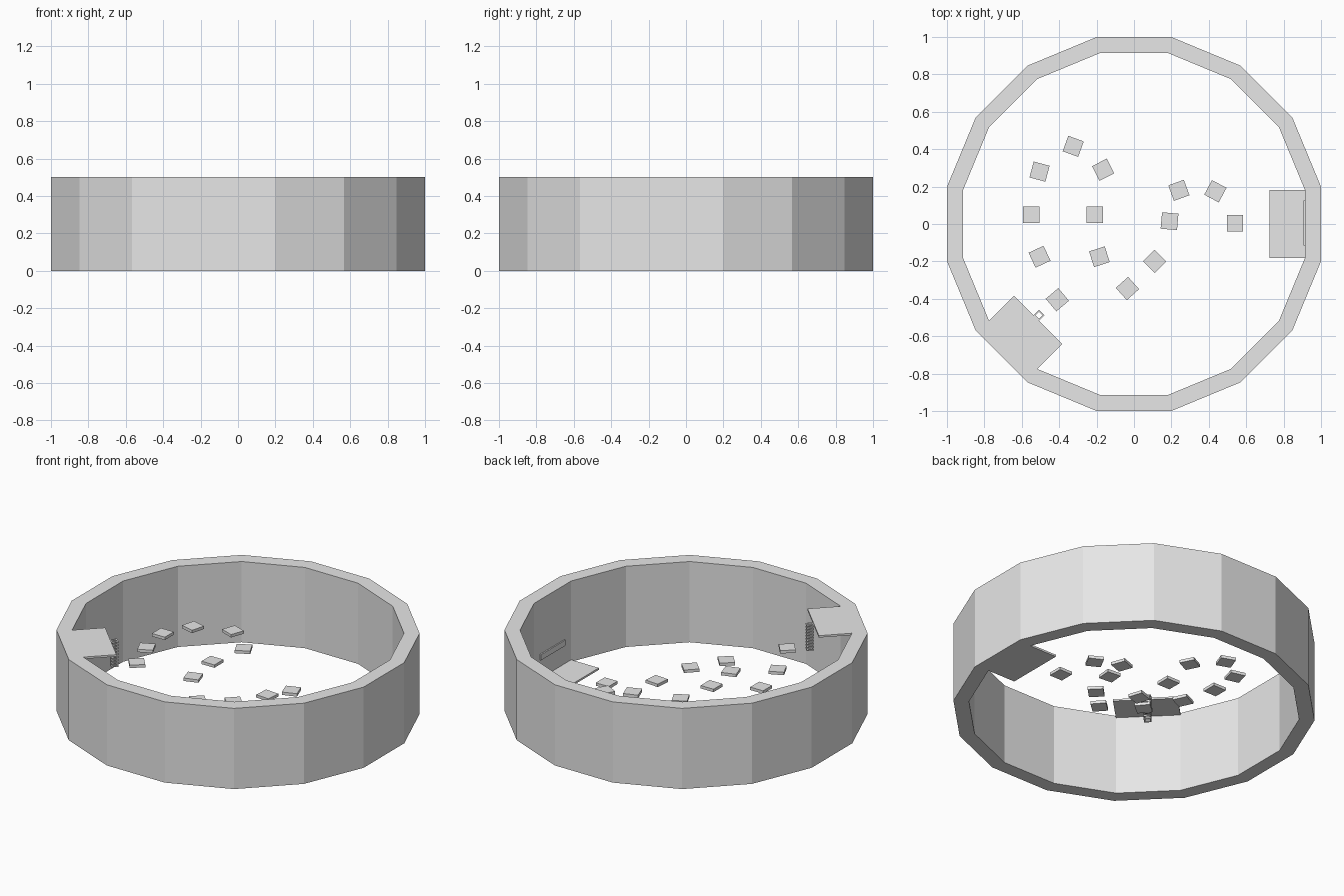
import bpy, bmesh, math
from mathutils import Matrix

if "Cube" in bpy.data.objects:
    bpy.data.objects.remove(bpy.data.objects["Cube"])

grey = bpy.data.materials.new("plain_grey")
grey.diffuse_color = (0.8, 0.8, 0.8, 1)
grey.use_nodes = True
grey.node_tree.nodes["Principled BSDF"].inputs["Base Color"].default_value = grey.diffuse_color


def finish(bm, name):
    bmesh.ops.recalc_face_normals(bm, faces=bm.faces)
    mesh = bpy.data.meshes.new(name)
    bm.to_mesh(mesh)
    bm.free()
    mesh.materials.append(grey)
    obj = bpy.data.objects.new(name, mesh)
    bpy.context.collection.objects.link(obj)
    return obj


def add_ring(bm, sides, outer, inner, z0, z1, centre=(0, 0), turn=0.0):
    """Square-section ring; outer and inner are distances to the flats."""
    k = 1 / math.cos(math.pi / sides)
    loops = []
    for i in range(sides):
        a = turn + (i + 0.5) * math.tau / sides
        loops.append([bm.verts.new((centre[0] + r * k * math.cos(a),
                                    centre[1] + r * k * math.sin(a), z))
                      for r, z in ((outer, z0), (outer, z1), (inner, z1), (inner, z0))])
    for i in range(sides):
        a, b = loops[i], loops[(i + 1) % sides]
        for j in range(4):
            n = (j + 1) % 4
            bm.faces.new((a[j], b[j], b[n], a[n]))


def box(name, centre, size, turn=0.0):
    bm = bmesh.new()
    m = (Matrix.Translation(centre) @ Matrix.Rotation(math.radians(turn), 4, 'Z')
         @ Matrix.Diagonal((*size, 1)))
    bmesh.ops.create_cube(bm, size=1, matrix=m)
    return finish(bm, name)


# Sixteen-sided open wall
WALL_IN = 0.914
bm = bmesh.new()
add_ring(bm, 16, 1.0, WALL_IN, 0, 0.5)
finish(bm, "outer_wall")

# Start platform at the top of the wall, finish platform at its foot
mid, depth = (0.725 + WALL_IN) / 2, WALL_IN - 0.725
d = math.sqrt(0.5)
box("upper_platform", (-mid * d, -mid * d, 0.494), (depth, 0.364, 0.012), 45)
box("lower_platform", (mid, 0, 0.006), (depth, 0.364, 0.012))

# Plain plaque on the wall above the lower platform
box("wall_plaque", (0.91, 0.005, 0.145), (0.008, 0.24, 0.035))

# Square coil hanging from the edge of the upper platform
bm = bmesh.new()
for i in range(9):
    z = 0.34 + i * 0.0185
    add_ring(bm, 4, 0.021, 0.013, z, z + 0.008, (-0.508, -0.487), math.pi / 4)
finish(bm, "hanging_coil")

# Floating stepping tiles: x, y, top height, turn in degrees
tiles = [
    (-0.41, -0.405, 0.360, 40), (-0.505, -0.175, 0.340, 25),
    (-0.55, 0.05, 0.328, 0), (-0.505, 0.28, 0.295, -15),
    (-0.325, 0.415, 0.265, -20), (-0.165, 0.29, 0.247, 27),
    (-0.21, 0.05, 0.247, 0), (-0.185, -0.175, 0.244, 18),
    (-0.035, -0.345, 0.205, 42), (0.11, -0.20, 0.180, 45),
    (0.19, 0.015, 0.158, -5), (0.24, 0.18, 0.136, 20),
    (0.435, 0.175, 0.090, -28), (0.54, 0.005, 0.046, 0),
]
for i, (x, y, top, turn) in enumerate(tiles):
    box(f"stepping_tile_{i + 1}", (x, y, top - 0.009), (0.088, 0.088, 0.018), turn)
